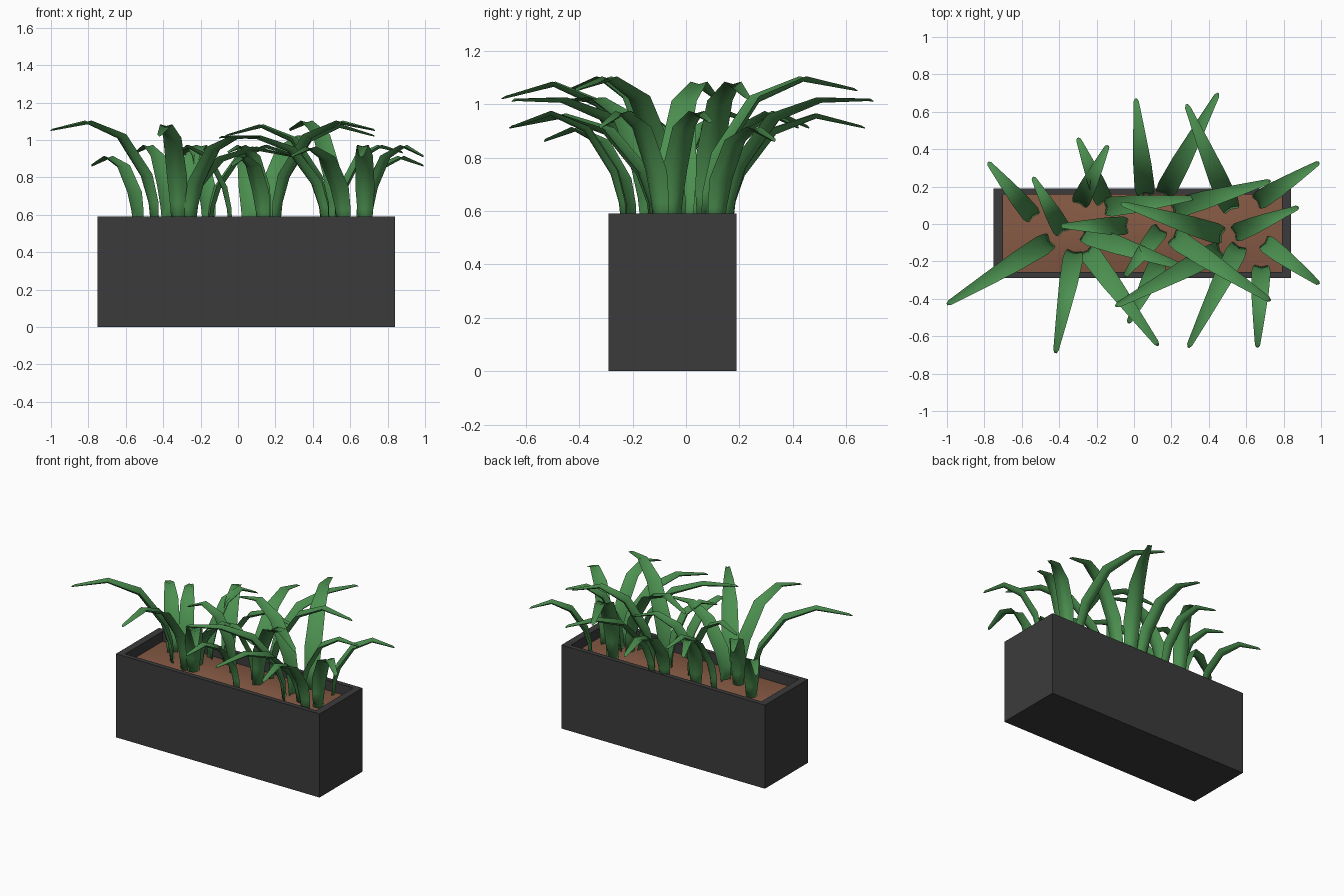
import bpy, bmesh, math
from mathutils import Vector

if "Cube" in bpy.data.objects:
    bpy.data.objects.remove(bpy.data.objects["Cube"])


def material(name, rgb):
    m = bpy.data.materials.new(name)
    m.diffuse_color = (*rgb, 1)
    m.use_nodes = True
    m.node_tree.nodes["Principled BSDF"].inputs["Base Color"].default_value = m.diffuse_color
    return m


POT = material("charcoal", (0.044, 0.044, 0.045))
SOIL = material("soil brown", (0.235, 0.1, 0.057))
LEAF = material("leaf green", (0.072, 0.28, 0.08))


def finish(bm, name, mat, smooth=False):
    me = bpy.data.meshes.new(name)
    bm.to_mesh(me)
    bm.free()
    me.materials.append(mat)
    for p in me.polygons:
        p.use_smooth = smooth
    ob = bpy.data.objects.new(name, me)
    bpy.context.collection.objects.link(ob)
    return ob


# Planter box: open-topped, with thick walls
X0, X1, Y0, Y1, TOP = -0.75, 0.84, -0.29, 0.19, 0.59
WX, WY = 0.05, 0.033
bm = bmesh.new()


def ring(x0, x1, y0, y1, z):
    return [bm.verts.new((x, y, z)) for x, y in ((x0, y0), (x1, y0), (x1, y1), (x0, y1))]


inner = (X0 + WX, X1 - WX, Y0 + WY, Y1 - WY)
rings = [ring(X0, X1, Y0, Y1, 0), ring(X0, X1, Y0, Y1, TOP), ring(*inner, TOP), ring(*inner, 0.48)]
for a, b in zip(rings, rings[1:]):
    for i in range(4):
        j = (i + 1) % 4
        bm.faces.new((a[i], a[j], b[j], b[i]))
bm.faces.new(rings[0][::-1])
bm.faces.new(rings[-1])
finish(bm, "planter_box", POT)

# Soil: gently mounded sheet inside the box
bm = bmesh.new()
NX, NY = 8, 4
grid = []
for i in range(NX + 1):
    row = []
    for j in range(NY + 1):
        u, v = i / NX, j / NY
        z = 0.52 + 0.03 * min(1, 2 * math.sin(math.pi * u)) * math.sin(math.pi * v)
        row.append(bm.verts.new((inner[0] + u * (inner[1] - inner[0]),
                                 inner[2] + v * (inner[3] - inner[2]), z)))
    grid.append(row)
for i in range(NX):
    for j in range(NY):
        bm.faces.new((grid[i][j], grid[i + 1][j], grid[i + 1][j + 1], grid[i][j + 1]))
finish(bm, "soil", SOIL, True)

# Leaf template: (fraction of reach, fraction of height, half width)
PROFILE = [(0, 0, 0.034), (0.02, 0.25, 0.044), (0.09, 0.50, 0.053), (0.33, 0.86, 0.048),
           (0.64, 0.99, 0.032), (0.97, None, 0.014), (1.0, None, 0.005)]
# Folded blade section with thickness: (sideways, towards upper side)
SECTION = [(-1, 0.30), (-0.55, -0.10), (0, -0.30), (0.55, -0.10), (1, 0.30), (0, 0.02)]
BASE_Z = 0.52


def leaf(name, peak, tip_z, bx, by, tx, ty):
    base, tip = Vector((bx, by, BASE_Z)), Vector((tx, ty, BASE_Z))
    reach = (tip - base).length
    d = (tip - base).normalized()
    side = Vector((-d.y, d.x, 0))
    scale = 0.8 + 0.25 * min(1, reach / 0.6)
    pts = []
    for u, h, w in PROFILE:
        z = tip_z - BASE_Z + (1 - u) * 0.2 if h is None else h * (peak - BASE_Z)
        pts.append(base + d * (u * reach) + Vector((0, 0, z)))
    bm = bmesh.new()
    rows = []
    for k, (p, (u, h, w)) in enumerate(zip(pts, PROFILE)):
        t = (pts[min(k + 1, len(pts) - 1)] - pts[max(k - 1, 0)]).normalized()
        n = t.cross(side)
        if n.dot(Vector((0, 0, 1)) - d) < 0:
            n = -n
        w *= scale
        rows.append([bm.verts.new(p + side * (s * w) + n * (c * w)) for s, c in SECTION])
    m = len(SECTION)
    for a, b in zip(rows, rows[1:]):
        for i in range(m):
            j = (i + 1) % m
            bm.faces.new((a[i], a[j], b[j], b[i]))
    bm.faces.new(rows[0])
    bm.faces.new(rows[-1])
    bmesh.ops.recalc_face_normals(bm, faces=bm.faces)
    # keep the two blade edges crisp
    for a, b in zip(rows, rows[1:]):
        for i in (0, 4):
            bm.edges.get((a[i], b[i])).smooth = False
    finish(bm, name, LEAF, True)


# Three clumps of eight leaves. Each kind: peak height, tip height,
# then base x, base y, tip x, tip y for the left, middle and right clump
KINDS = [
    (1.10, 1.05, (-0.45, -0.09, -1.0, -0.43), (0.21, -0.07, 0.73, -0.41), (0.52, 0.08, 0.28, 0.64)),
    (1.08, 1.02, (-0.32, -0.15, -0.42, -0.69), (0.21, 0.08, 0.73, 0.23), (0.47, -0.06, -0.07, 0.11)),
    (1.02, 1.01, (-0.25, -0.14, 0.13, -0.65), (0.16, 0.16, 0.45, 0.70), (0.46, -0.14, -0.10, -0.44)),
    (0.96, 0.91, (-0.27, -0.05, 0.29, -0.24), (0.06, 0.16, 0.01, 0.67), (0.56, -0.12, 0.29, -0.66)),
    (0.97, 0.91, (-0.15, 0.09, 0.32, 0.14), (-0.16, 0.12, -0.30, 0.46), (0.68, -0.23, 0.66, -0.66)),
    (0.97, 0.91, (-0.29, 0.11, -0.14, 0.42), (-0.04, -0.01, -0.39, -0.01), (0.70, -0.10, 0.99, -0.32)),
    (0.97, 0.93, (-0.38, -0.04, -0.54, 0.25), (0.14, -0.03, -0.05, -0.28), (0.54, -0.05, 0.88, 0.09)),
    (0.91, 0.86, (-0.54, 0.04, -0.78, 0.33), (0.13, -0.21, -0.03, -0.53), (0.66, 0.12, 0.99, 0.33)),
]
for k, (peak, tip_z, *places) in enumerate(KINDS):
    for clump, place in zip(("left", "middle", "right"), places):
        leaf(f"leaf_{clump}_{k + 1}", peak, tip_z, *place)
